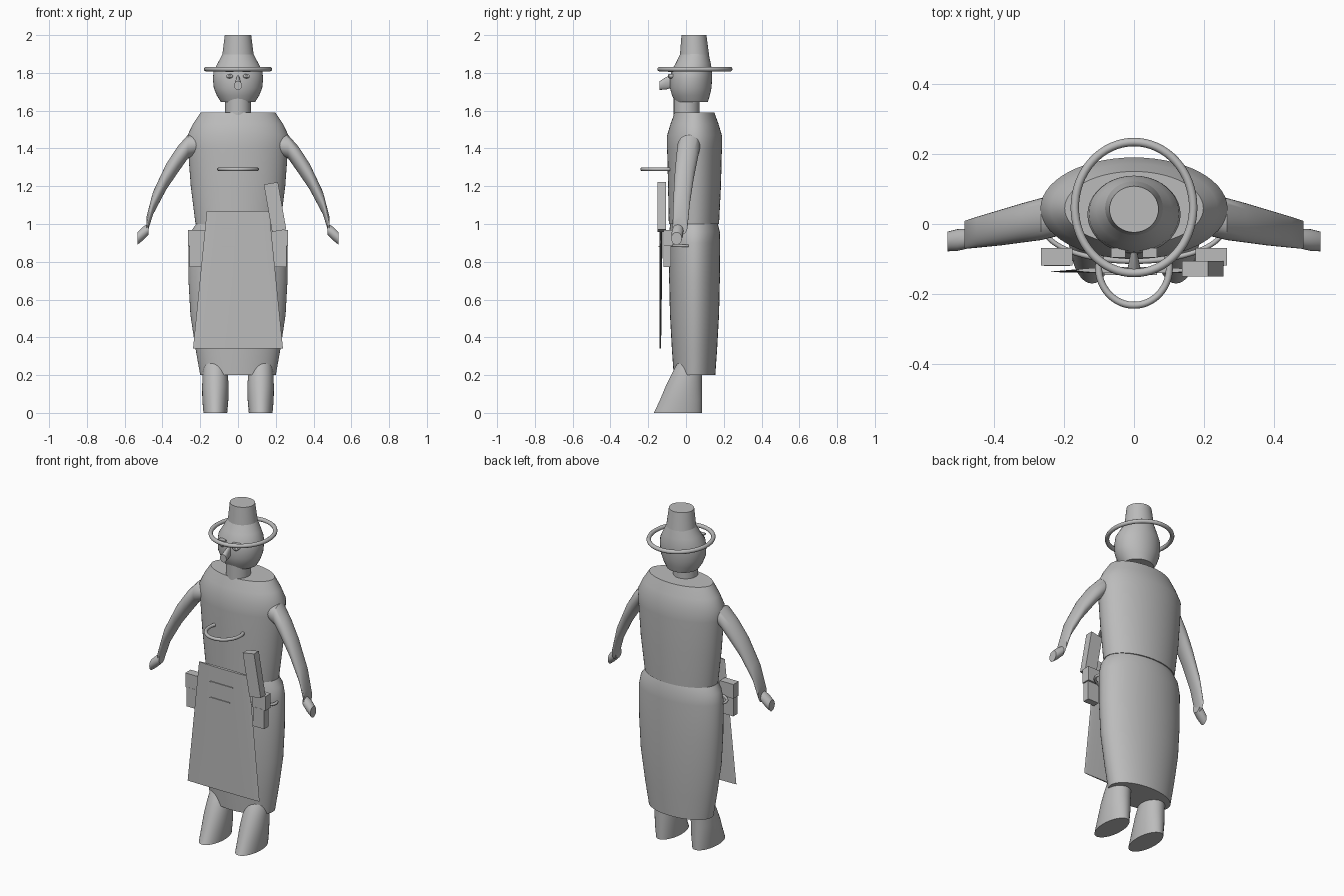
import bpy, bmesh, math
from mathutils import Matrix

cube = bpy.data.objects.get("Cube")
if cube:
    bpy.data.objects.remove(cube, do_unlink=True)

grey = bpy.data.materials.new("plain grey")
grey.use_nodes = True
colour = (0.5, 0.5, 0.5, 1)
grey.diffuse_color = colour
grey.node_tree.nodes["Principled BSDF"].inputs["Base Color"].default_value = colour


def finish(name, bm, angle=40):
    bmesh.ops.recalc_face_normals(bm, faces=bm.faces[:])
    mesh = bpy.data.meshes.new(name)
    bm.to_mesh(mesh)
    bm.free()
    mesh.materials.append(grey)
    ob = bpy.data.objects.new(name, mesh)
    bpy.context.collection.objects.link(ob)
    bpy.ops.object.select_all(action='DESELECT')
    ob.select_set(True)
    bpy.context.view_layer.objects.active = ob
    bpy.ops.object.shade_smooth_by_angle(angle=math.radians(angle))
    return ob


def loft(name, axis, sections, n=40):
    """Skin ellipses; each is (place on axis, centre a, centre b, radius a, radius b)."""
    bm = bmesh.new()
    rings = []
    for p, ca, cb, ra, rb in sections:
        ring = []
        for i in range(n):
            t = math.tau * i / n
            co = [ca + ra * math.cos(t), cb + rb * math.sin(t)]
            co.insert(axis, p)
            ring.append(bm.verts.new(co))
        rings.append(ring)
    for r, s in zip(rings, rings[1:]):
        for i in range(n):
            j = (i + 1) % n
            bm.faces.new((r[i], r[j], s[j], s[i]))
    bm.faces.new(rings[0])
    bm.faces.new(rings[-1])
    return finish(name, bm)


def ring(name, centre, rx, ry, thick, n=64, m=10):
    """Level elliptical hoop of round wire."""
    bm = bmesh.new()
    grid = []
    for i in range(n):
        t = math.tau * i / n
        loop = []
        for k in range(m):
            u = math.tau * k / m
            w = thick * math.cos(u)
            loop.append(bm.verts.new((centre[0] + (rx + w) * math.cos(t),
                                      centre[1] + (ry + w) * math.sin(t),
                                      centre[2] + thick * math.sin(u))))
        grid.append(loop)
    for i in range(n):
        a, b = grid[i], grid[(i + 1) % n]
        for k in range(m):
            q = (k + 1) % m
            bm.faces.new((a[k], b[k], b[q], a[q]))
    return finish(name, bm, 60)


def box(name, centre, size, tilt=0):
    bm = bmesh.new()
    bmesh.ops.create_cube(bm, size=1, matrix=Matrix.Translation(centre)
                          @ Matrix.Rotation(tilt, 4, 'Y') @ Matrix.Diagonal((*size, 1)))
    return finish(name, bm, 30)


def mirrored(ob, name):
    bm = bmesh.new()
    bm.from_mesh(ob.data)
    bmesh.ops.scale(bm, vec=(-1, 1, 1), verts=bm.verts[:])
    return finish(name, bm)


X, Y, Z = range(3)

# Body
loft("torso", Z, [(1.0, 0, .042, .225, .133), (1.2, 0, .045, .25, .14),
                  (1.4, 0, .045, .265, .145), (1.47, 0, .045, .267, .145),
                  (1.53, 0, .045, .238, .127), (1.59, 0, .045, .198, .105)], 56)
loft("skirt", Z, [(.2, 0, .045, .2, .11), (.34, 0, .045, .225, .12),
                  (.52, 0, .045, .252, .13), (.7, 0, .045, .262, .134),
                  (.9, 0, .045, .263, .136), (.96, 0, .045, .25, .134),
                  (1.005, 0, .042, .218, .125)], 56)
loft("neck", Z, [(1.56, 0, .003, .068, .068), (1.67, 0, .003, .068, .068)], 32)

# Head and hat
loft("head", Z, [(1.645, 0, .03, .09, .085), (1.68, 0, .026, .112, .1),
                 (1.72, 0, .025, .128, .11), (1.77, 0, .027, .133, .111),
                 (1.81, 0, .03, .129, .108), (1.85, 0, .038, .108, .093),
                 (1.9, 0, .045, .082, .075)])
loft("hat_crown", Z, [(1.895, 0, .045, .083, .077), (2.0, 0, .042, .07, .066)])
ring("hat_brim", (0, .047, 1.82), .169, .187, .012)

# Face
loft("nose", Y, [(-.07, 0, 1.757, .008, .034), (-.105, 0, 1.745, .014, .033),
                 (-.14, 0, 1.733, .021, .023)], 24)
for side, s in (("left", 1), ("right", -1)):
    loft(side + "_eye", Y, [(-.06, s * .045, 1.783, .018, .012),
                            (-.09, s * .045, 1.783, .018, .012),
                            (-.096, s * .045, 1.783, .01, .006)], 20)
    box(side + "_brow", (s * .045, -.082, 1.808), (.042, .028, .008))

# Arms and hands
arm = loft("left_arm", X, [(.2, .02, 1.42, .05, .045), (.265, .014, 1.41, .06, .062),
                           (.32, .003, 1.34, .056, .07), (.38, -.01, 1.25, .051, .068),
                           (.45, -.024, 1.11, .044, .06), (.484, -.031, .99, .04, .05)], 32)
mirrored(arm, "right_arm")
hand = loft("left_hand", X, [(.475, -.042, .972, .028, .03), (.505, -.046, .948, .031, .036),
                             (.533, -.05, .923, .028, .033)], 28)
mirrored(hand, "right_hand")

# Feet
foot = loft("left_foot", Z, [(0, .12, -.043, .063, .127), (.07, .12, -.026, .069, .111),
                             (.14, .12, -.012, .07, .096), (.2, .12, .003, .067, .082),
                             (.25, .12, .017, .062, .07), (.29, .12, .03, .05, .055)], 36)
mirrored(foot, "right_foot")

# Apron with its pocket seams, belt and chest hoop
loft("apron", Z, [(.34, 0, -.136, .238, .004), (.7, 0, -.134, .202, .007),
                  (1.07, 0, -.132, .165, .009)], 48)
box("upper_seam", (-.01, -.142, .975), (.15, .008, .006))
box("lower_seam", (-.02, -.142, .88), (.13, .008, .006))
ring("belt", (0, -.01, .885), .256, .096, .008)
ring("chest_hoop", (0, -.125, 1.29), .101, .107, .01)

# Belt pouches and the tilted tool
for side, s in (("left", 1), ("right", -1)):
    box(side + "_pouch_flap", (s * .22, -.094, .927), (.09, .05, .085))
    box(side + "_pouch", (s * .22, -.1, .83), (.074, .04, .115))
box("belt_tool", (.196, -.128, 1.09), (.076, .045, .255), math.radians(-10))
